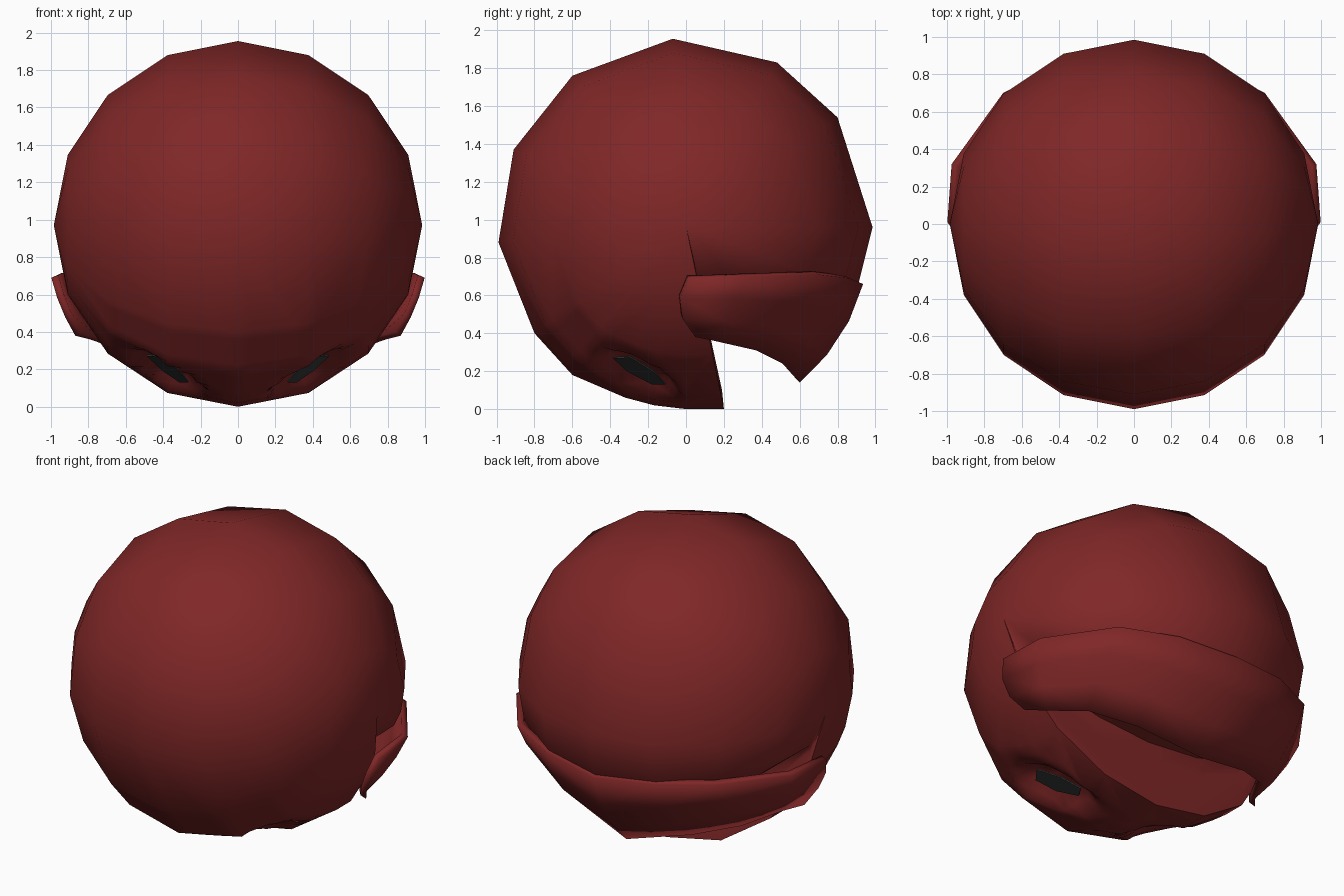
import bpy, bmesh, math
from mathutils import Vector

if "Cube" in bpy.data.objects:
    bpy.data.objects.remove(bpy.data.objects["Cube"])

C = Vector((0, 0, 0.97))          # centre of the ball


def material(name, rgb):
    m = bpy.data.materials.new(name)
    m.diffuse_color = (*rgb, 1)
    m.use_nodes = True
    m.node_tree.nodes["Principled BSDF"].inputs["Base Color"].default_value = m.diffuse_color
    return m


RED = material("dark red", (0.215, 0.02, 0.02))
GREY = material("charcoal lens", (0.04, 0.043, 0.043))


def finish(bm, name, mat, angle=None):
    bmesh.ops.recalc_face_normals(bm, faces=bm.faces[:])
    me = bpy.data.meshes.new(name)
    bm.to_mesh(me)
    bm.free()
    ob = bpy.data.objects.new(name, me)
    bpy.context.collection.objects.link(ob)
    me.materials.append(mat)
    if angle:
        bpy.ops.object.select_all(action='DESELECT')
        ob.select_set(True)
        bpy.context.view_layer.objects.active = ob
        bpy.ops.object.shade_smooth_by_angle(angle=math.radians(angle))
    return ob


# Eye frame: centre, long axis, outward normal, width axis (right side, +x)
outer, inner = Vector((0.45, -0.36, 0.28)), Vector((0.28, -0.12, 0.14))
eye = (outer + inner) / 2
normal = (eye - C).normalized()
along = (inner - outer)
along = (along - normal * along.dot(normal)).normalized()
across = normal.cross(along)

# Head: side profile (y, z) shrunk towards the poles at x = +-0.985
profile = [(-0.07, 1.955), (0.48, 1.83), (0.80, 1.54), (0.985, 0.96), (0.90, 0.62),
           (0.72, 0.46), (0.42, 0.45), (0.13, 0.45), (0.11, 0.33), (0.19, 0.10),
           (0.20, 0.0), (0.0, 0.0), (-0.17, 0.02), (-0.32, 0.06), (-0.60, 0.18),
           (-0.80, 0.40), (-0.99, 0.88), (-0.91, 1.37), (-0.60, 1.76)]
bm = bmesh.new()
rings = []
for i in range(-3, 4):
    a = math.radians(22.5 * i)
    s = math.cos(a)
    rings.append([bm.verts.new((0.985 * math.sin(a), y * s, C.z + (z - C.z) * s))
                  for y, z in profile])
n = len(profile)
for a, b in zip(rings, rings[1:]):
    for j in range(n):
        k = (j + 1) % n
        bm.faces.new((a[j], a[k], b[k], b[j]))
for ring, x in ((rings[0], -0.985), (rings[-1], 0.985)):
    pole = bm.verts.new((x, 0, C.z))
    for j in range(n):
        bm.faces.new((ring[j], ring[(j + 1) % n], pole))

# Refine the face area, then press in the eye sockets
def in_face(v):
    return v.co.z < 0.6 and v.co.y < 0.05 and abs(v.co.x) < 0.8

edges = [e for e in bm.edges if all(in_face(v) for v in e.verts)]
bmesh.ops.subdivide_edges(bm, edges=edges, cuts=4, use_grid_fill=True)
for v in bm.verts:
    p = Vector((abs(v.co.x), v.co.y, v.co.z))
    d = p - eye
    if d.length > 0.5 or (p - C).length < 0.8:
        continue
    r = math.hypot(d.dot(along) / 0.30, d.dot(across) / 0.21)
    t = max(0, min(1, (1 - r) / 0.5))
    v.co += (C - v.co).normalized() * 0.115 * t * t * (3 - 2 * t)
finish(bm, "head_shell", RED, 50)

# Eye lenses: thin slanted hexagonal plates in the sockets
outline = [(-0.16, -0.04), (-0.13, 0.07), (0.03, 0.075), (0.16, 0.03),
           (0.13, -0.05), (-0.03, -0.08)]
for side, name in ((1, "right_lens"), (-1, "left_lens")):
    bm = bmesh.new()
    pts = [eye + normal * 0.012 + along * u + across * w for u, w in outline]
    f = bm.faces.new([bm.verts.new((side * p.x, p.y, p.z)) for p in pts])
    res = bmesh.ops.extrude_face_region(bm, geom=[f])
    inward = Vector((side * normal.x, normal.y, normal.z)) * -0.008
    bmesh.ops.translate(bm, vec=inward,
                        verts=[g for g in res["geom"] if isinstance(g, bmesh.types.BMVert)])
    finish(bm, name, GREY)

# Neck guard: band round the back, from a top and a bottom edge, mirrored in x
top = [(0.998, 0.01, 0.69), (0.975, 0.32, 0.70), (0.70, 0.70, 0.71),
       (0.38, 0.865, 0.69), (0, 0.935, 0.66)]
bottom = [(0.87, 0.05, 0.38), (0.79, 0.15, 0.36), (0.65, 0.37, 0.31),
          (0.40, 0.51, 0.24), (0, 0.60, 0.14)]
rows = 3
bm = bmesh.new()
cols = []
for i, (t, b) in enumerate(zip(top, bottom)):
    a, c = Vector(t) - C, Vector(b) - C
    col = []
    for k in range(rows + 1):
        f = k / rows
        p = a.lerp(c, f).normalized() * (a.length * (1 - f) + c.length * f)
        if i == 0:
            p.y -= 0.065 * math.sin(math.pi * f)   # rounded front end
        col.append(bm.verts.new(p + C))
    cols.append(col)
for a, b in zip(cols, cols[1:]):
    for k in range(rows):
        bm.faces.new((a[k], b[k], b[k + 1], a[k + 1]))
guard = finish(bm, "neck_guard", RED, 40)
if sum(p.normal.dot(p.center - C) for p in guard.data.polygons) < 0:
    guard.data.flip_normals()
mod = guard.modifiers.new("mirror", 'MIRROR')
mod.use_clip = True
mod = guard.modifiers.new("thickness", 'SOLIDIFY')
mod.thickness = 0.04
mod.offset = -1
